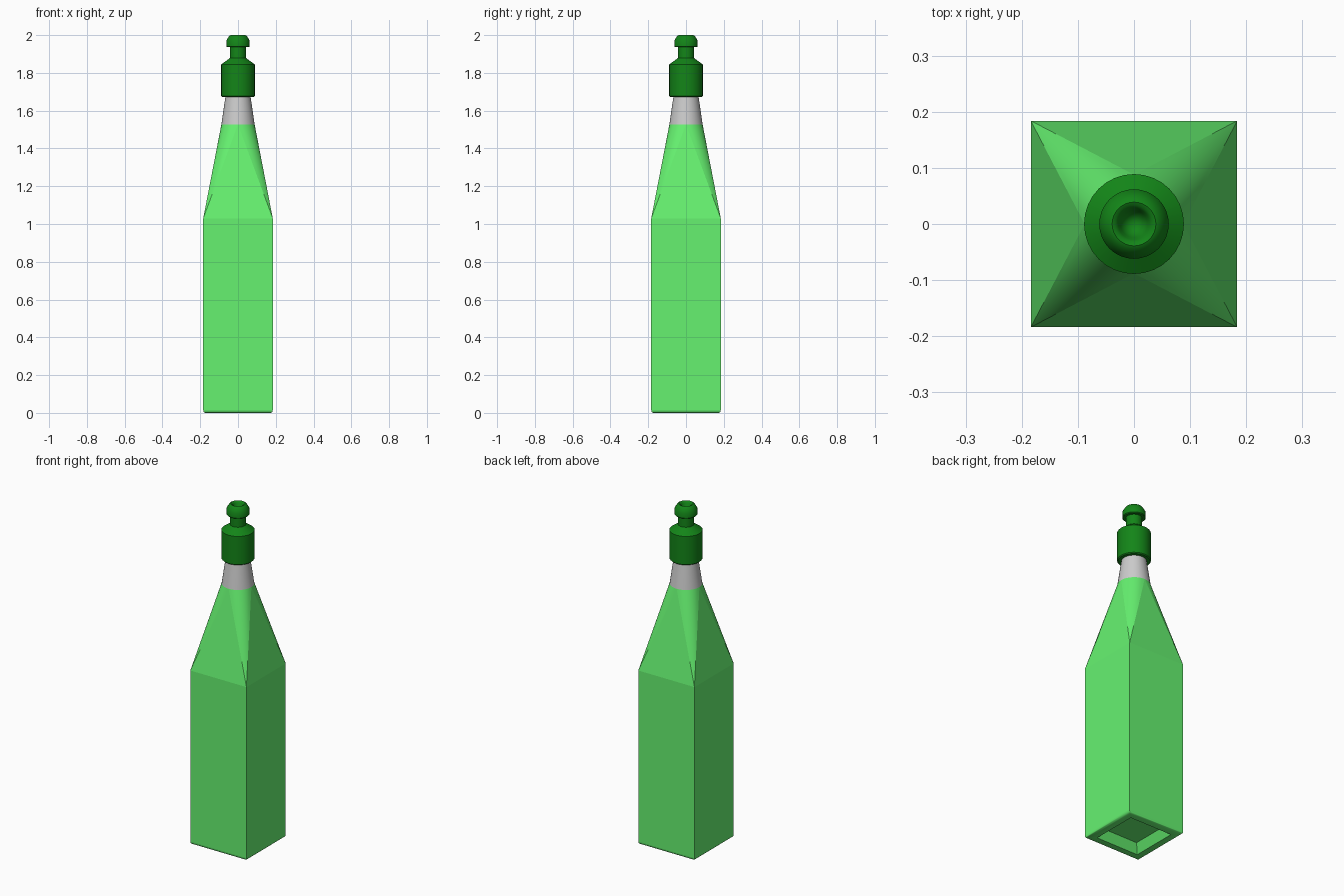
import bpy, bmesh, math

if "Cube" in bpy.data.objects:
    bpy.data.objects.remove(bpy.data.objects["Cube"])

SEG = 32


def colour(name, rgb):
    m = bpy.data.materials.new(name)
    m.diffuse_color = (*rgb, 1)
    m.use_nodes = True
    m.node_tree.nodes["Principled BSDF"].inputs["Base Color"].default_value = m.diffuse_color
    return m


def finish(name, bm, mat=None, angle=30):
    bmesh.ops.recalc_face_normals(bm, faces=bm.faces)
    me = bpy.data.meshes.new(name)
    bm.to_mesh(me)
    bm.free()
    ob = bpy.data.objects.new(name, me)
    bpy.context.collection.objects.link(ob)
    if mat:
        me.materials.append(mat)
    bpy.ops.object.select_all(action='DESELECT')
    ob.select_set(True)
    bpy.context.view_layer.objects.active = ob
    bpy.ops.object.shade_smooth_by_angle(angle=math.radians(angle), keep_sharp_edges=True)
    return ob


def ring(bm, n, r, z, start=0.0):
    return [bm.verts.new((r * math.cos(start + math.tau * i / n),
                          r * math.sin(start + math.tau * i / n), z)) for i in range(n)]


def bridge(bm, a, b):
    n = len(a)
    for i in range(n):
        j = (i + 1) % n
        bm.faces.new((a[i], a[j], b[j], b[i]))


def stack(bm, n, profile, start=0.0):
    rings = [ring(bm, n, r, z, start) for r, z in profile]
    for a, b in zip(rings, rings[1:]):
        bridge(bm, a, b)
    return rings


def sharpen(bm, a, b):
    bm.edges.get((a, b)).smooth = False


green = colour("light_green", (0.133, 0.89, 0.163))
dark = colour("dark_green", (0.0065, 0.233, 0.009))

# Square body, from the recessed base up to the shoulder
bm = bmesh.new()
sides = [(0.11, 0.05), (0.138, 0.0), (0.172, 0.0), (0.179, 0.003),
         (0.183, 0.008), (0.184, 0.016), (0.184, 1.03)]
rings = stack(bm, 4, [(h * math.sqrt(2), z) for h, z in sides], math.pi / 4)
bm.faces.new(rings[0])

# Shoulder: square corners fan out into the round neck
corners = rings[-1]
top = ring(bm, SEG, 0.088, 1.527)
q = SEG // 4
for k in range(SEG):
    bm.faces.new((corners[k // q], top[(k + 1) % SEG], top[k]))
for i in range(4):
    bm.faces.new((corners[i - 1], corners[i], top[i * q]))

# Keep the big panels flat: crisp borders around them
for i in range(4):
    for r in (rings[-2], corners):
        sharpen(bm, r[i - 1], r[i])
    sharpen(bm, corners[i - 1], top[i * q])
    sharpen(bm, corners[i], top[i * q])
finish("bottle_body", bm, green, 45)

# Bare neck, running up into the cap
bm = bmesh.new()
rings = stack(bm, SEG, [(0.088, 1.527), (0.065, 1.685)])
bm.faces.new(rings[-1])
finish("bottle_neck", bm)

# Cap with a spout knob and a dimpled tip
bm = bmesh.new()
rings = stack(bm, SEG, [
    (0.06, 1.673), (0.084, 1.673), (0.089, 1.678), (0.089, 1.845),
    (0.043, 1.878), (0.043, 1.936), (0.058, 1.936), (0.062, 1.94), (0.062, 1.97),
    (0.053, 1.986), (0.045, 1.997), (0.039, 2.0), (0.033, 1.997), (0.028, 1.99),
    (0.024, 1.978), (0.016, 1.965), (0.006, 1.96)])
bm.faces.new(rings[0])
bm.faces.new(rings[-1])
finish("pouring_cap", bm, dark, 34)
